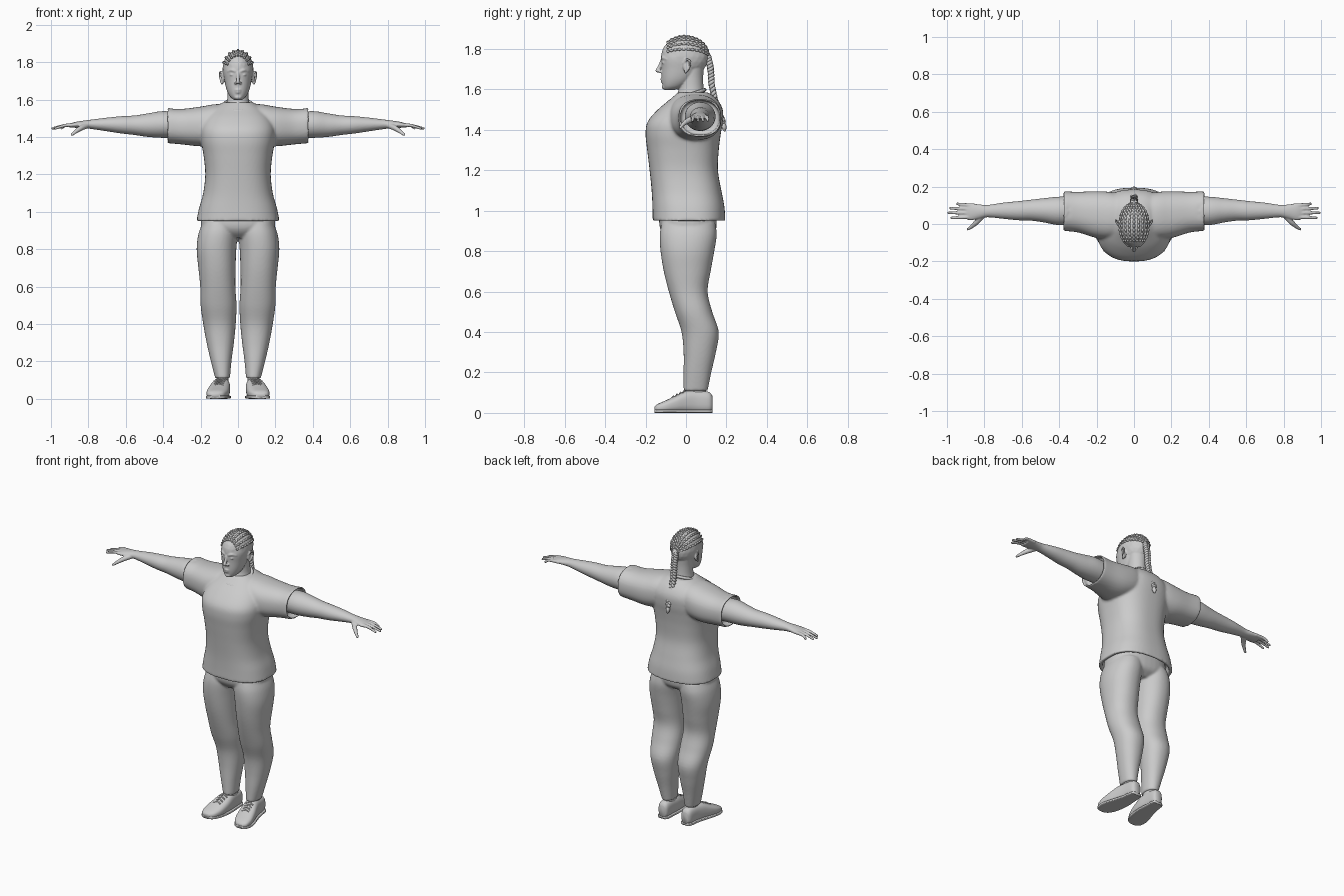
import bpy, bmesh
from math import sin, cos, pi, copysign
from mathutils import Vector, Matrix

cube = bpy.data.objects.get("Cube")
if cube:
    bpy.data.objects.remove(cube)

grey = bpy.data.materials.new("plain_grey")
grey.use_nodes = True
grey.diffuse_color = (0.6, 0.6, 0.6, 1)
grey.node_tree.nodes["Principled BSDF"].inputs["Base Color"].default_value = (0.6, 0.6, 0.6, 1)


def spline(keys, steps=5):
    """Smooth interpolation through tuples of numbers."""
    out = []
    for i in range(len(keys) - 1):
        a, b, c, d = keys[max(i - 1, 0)], keys[i], keys[i + 1], keys[min(i + 2, len(keys) - 1)]
        for s in range(steps):
            t = s / steps
            out.append(tuple(q + t / 2 * (r - p + t * (2 * p - 5 * q + 4 * r - w + t * (3 * (q - r) + w - p)))
                             for p, q, r, w in zip(a, b, c, d)))
    return out + [tuple(keys[-1])]


def loft(bm, axis, keys, power=1.0, side=1, hollow=0, n=40):
    """Skin rounded sections (position, u_low, u_high, v_low, v_high) set along an axis."""
    sections = spline(keys)
    rows = [(s, 1.0) for s in sections]
    if hollow:
        first = sections[0]
        rows = [((first[0] + hollow,) + first[1:], 0.88), (first, 0.9)] + rows
    rings = []
    for (t, ulo, uhi, vlo, vhi), scale in rows:
        ring = []
        for k in range(n):
            c, s = cos(2 * pi * k / n), sin(2 * pi * k / n)
            u = (ulo + uhi) / 2 + scale * (uhi - ulo) / 2 * copysign(abs(c) ** power, c)
            v = (vlo + vhi) / 2 + scale * (vhi - vlo) / 2 * copysign(abs(s) ** power, s)
            x, y, z = {"x": (t, u, v), "y": (u, t, v), "z": (u, v, t)}[axis]
            ring.append(bm.verts.new((x * side, y, z)))
        rings.append(ring)
    for a, b in zip(rings, rings[1:]):
        for k in range(n):
            bm.faces.new((a[k], a[k - 1], b[k - 1], b[k]))
    bm.faces.new(rings[0])
    bm.faces.new(rings[-1])


def ball(bm, centre, radii):
    m = Matrix.Translation(centre) @ Matrix.Diagonal((*radii, 1))
    bmesh.ops.create_icosphere(bm, subdivisions=3, radius=1, matrix=m)


def beads(bm, keys, side=1, steps=6):
    """Rounded limb through (x, y, z, radius) points."""
    for x, y, z, r in spline(keys, steps):
        m = Matrix.Translation((x * side, y, z))
        bmesh.ops.create_icosphere(bm, subdivisions=2, radius=r, matrix=m)


def finish(name, bm, voxel=0, smooth=4, mirror=False):
    bmesh.ops.recalc_face_normals(bm, faces=bm.faces)
    mesh = bpy.data.meshes.new(name)
    bm.to_mesh(mesh)
    bm.free()
    mesh.materials.append(grey)
    for p in mesh.polygons:
        p.use_smooth = True
    ob = bpy.data.objects.new(name, mesh)
    bpy.context.collection.objects.link(ob)
    if voxel:
        fuse = ob.modifiers.new("fuse", "REMESH")
        fuse.mode = "VOXEL"
        fuse.voxel_size = voxel
        fuse.use_smooth_shade = True
        soft = ob.modifiers.new("soften", "SMOOTH")
        soft.factor, soft.iterations = 0.5, smooth
    if mirror:
        ob.modifiers.new("mirror", "MIRROR")
    return ob


def tubes(name, paths, depth, cyclic=False, mirror=False):
    """Round cords through lists of (x, y, z, relative radius)."""
    curve = bpy.data.curves.new(name, "CURVE")
    curve.dimensions = "3D"
    curve.bevel_depth, curve.bevel_resolution, curve.use_fill_caps = depth, 2, True
    for path in paths:
        sp = curve.splines.new("POLY")
        sp.points.add(len(path) - 1)
        for pt, (x, y, z, r) in zip(sp.points, path):
            pt.co, pt.radius = (x, y, z, 1), r
        sp.use_cyclic_u, sp.use_smooth = cyclic, True
    curve.materials.append(grey)
    ob = bpy.data.objects.new(name, curve)
    bpy.context.collection.objects.link(ob)
    if mirror:
        ob.modifiers.new("mirror", "MIRROR")


# Shirt: open-hemmed body fused with two open sleeves
bm = bmesh.new()
body = [(.95, .222, -.165, .195), (1.02, .208, -.166, .19), (1.1, .186, -.17, .175), (1.2, .175, -.18, .158),
        (1.3, .184, -.192, .162), (1.38, .198, -.2, .172), (1.44, .2, -.19, .182), (1.5, .18, -.14, .182),
        (1.55, .135, -.08, .155), (1.585, .08, -.04, .11)]
loft(bm, "z", [(z, -w, w, f, b) for z, w, f, b in body], power=.8, hollow=.05, n=64)
for side in (1, -1):
    loft(bm, "x", [(.378, -.037, .175, 1.367, 1.555), (.3, -.045, .172, 1.36, 1.55), (.2, -.075, .175, 1.35, 1.562),
                   (.12, -.08, .17, 1.36, 1.575), (.03, -.06, .15, 1.38, 1.575)], power=.85, side=side, hollow=-.04)
finish("shirt", bm, voxel=.008, smooth=5)

# Collar band
ring = [2 * pi * k / 40 for k in range(40)]
tubes("collar", [[(.078 * cos(a), .004 + .088 * sin(a), 1.568 + .03 * sin(a), 1) for a in ring]], .009, cyclic=True)

# Trousers: hips and two legs
bm = bmesh.new()
loft(bm, "z", [(.86, -.1, .1, -.08, .1), (.89, -.17, .17, -.115, .14), (.93, -.198, .198, -.132, .152),
               (1.0, -.19, .19, -.13, .15)], power=.85)
leg = [(.11, .043, .122, -.012, .107), (.2, .035, .145, -.012, .125), (.3, .022, .168, -.012, .148),
       (.4, .012, .186, -.022, .162), (.5, .008, .2, -.055, .13), (.6, .014, .202, -.085, .107),
       (.7, .013, .212, -.11, .122), (.8, .009, .221, -.126, .14), (.88, .002, .212, -.13, .152),
       (.94, .002, .19, -.12, .145)]
for side in (1, -1):
    loft(bm, "z", leg, power=.92, side=side)
finish("trousers", bm, voxel=.007)

# Socks
bm = bmesh.new()
loft(bm, "z", [(.06, .05, .112, 0, .1), (.1, .05, .114, -.004, .1), (.13, .05, .116, 0, .1)])
finish("socks", bm, mirror=True)

# Shoes with flat soles and crossed laces
bm = bmesh.new()
shoe = [(.13, .06, .105, .012, .085), (.112, .049, .118, .002, .104), (.05, .045, .128, 0, .112),
        (0, .042, .142, 0, .108), (-.05, .045, .158, 0, .085), (-.1, .055, .168, 0, .062),
        (-.14, .075, .162, .002, .044), (-.156, .1, .143, .008, .03)]
loft(bm, "y", shoe, power=.75)
finish("shoes", bm, mirror=True)
bm = bmesh.new()
loft(bm, "y", [(y, a - .004, b + .004, 0, .018) for y, a, b, lo, hi in shoe], power=.4)
finish("soles", bm, mirror=True)
laces = []
for k in range(4):
    y, z, cx = -.008 - .018 * k, .108 - .009 * k, .094 + .003 * k
    for d in (1, -1):
        laces.append([(cx - .026, y + .009 * d, z - .01, 1), (cx, y, z + .002, 1), (cx + .026, y - .009 * d, z - .01, 1)])
tubes("laces", laces, .004, mirror=True)

# Arms with palm, fingers and thumb
bm = bmesh.new()
loft(bm, "x", [(.3, 0, .145, 1.395, 1.53), (.4, -.006, .146, 1.395, 1.538), (.48, .008, .138, 1.4, 1.526),
               (.55, .018, .13, 1.41, 1.515), (.62, .02, .122, 1.418, 1.511), (.7, .028, .114, 1.43, 1.503),
               (.78, .036, .102, 1.442, 1.493), (.82, .03, .104, 1.446, 1.488), (.87, .02, .11, 1.449, 1.48),
               (.9, .026, .108, 1.449, 1.471)])
for y0, y1, tip in ((.1, .108, .945), (.08, .084, .982), (.059, .06, .992), (.037, .033, .976)):
    beads(bm, [(.86, y0, 1.465, .011), (.92, (y0 + y1) / 2, 1.462, .0095), (tip, y1, 1.446, .0075)], steps=12)
beads(bm, [(.81, .045, 1.46, .016), (.84, .012, 1.447, .015), (.865, -.012, 1.43, .011),
           (.888, -.028, 1.412, .008)], steps=8)
finish("arms", bm, voxel=.0045, smooth=3, mirror=True)

# Head, neck, face and ears
bm = bmesh.new()
loft(bm, "z", [(1.5, -.075, .075, -.05, .1), (1.55, -.07, .07, -.055, .1), (1.6, -.058, .058, -.036, .088),
               (1.66, -.056, .056, -.03, .085), (1.72, -.06, .06, -.02, .09)])
ball(bm, (0, -.006, 1.762), (.083, .118, .102))
face = [(1.597, .02, -.105, -.06), (1.615, .042, -.115, -.01), (1.65, .06, -.12, .035), (1.7, .072, -.121, .07),
        (1.76, .08, -.122, .09), (1.82, .066, -.1, .08)]
loft(bm, "z", [(z, -w, w, f, b) for z, w, f, b in face], power=.92)
beads(bm, [(0, -.119, 1.745, .008), (0, -.13, 1.715, .009), (0, -.141, 1.694, .011)])
beads(bm, [(-.024, -.109, 1.648, .004), (0, -.121, 1.651, .007), (.024, -.109, 1.648, .004)])
beads(bm, [(-.02, -.109, 1.64, .004), (0, -.119, 1.639, .007), (.02, -.109, 1.64, .004)])
ball(bm, (0, -.104, 1.612), (.022, .016, .013))
for side in (1, -1):
    ball(bm, (.012 * side, -.127, 1.688), (.009, .01, .007))
    ball(bm, (.032 * side, -.106, 1.732), (.013, .014, .007))
    beads(bm, [(.014, -.119, 1.75, .007), (.032, -.114, 1.757, .008), (.054, -.094, 1.75, .006)], side)
    ball(bm, (.08 * side, .002, 1.714), (.009, .018, .028))
    beads(bm, [(.082, -.01, 1.73, .005), (.092, .004, 1.748, .006), (.098, .02, 1.738, .006),
               (.094, .016, 1.71, .006), (.085, -.002, 1.686, .007)], side)
finish("head", bm, voxel=.004, smooth=4)

# Plaited rows running from the hairline to the back of the head
rows = []
for k in range(9):
    phi = (k - 4) * .3
    row = []
    for i in range(60):
        a = .75 + 2.25 * i / 59
        row.append((.083 * sin(a) * sin(phi), -.006 - .119 * cos(a), 1.762 + .102 * sin(a) * cos(phi),
                    .85 + .3 * sin(i * 1.3)))
    rows.append(row)
tubes("hair_rows", rows, .0065)

# Three-strand braid hanging down the back, with a tied end
spine = spline([(.108, 1.765), (.122, 1.7), (.128, 1.62), (.15, 1.53), (.184, 1.44)], 24)
strands = []
for s in range(3):
    strand = []
    for i, (y, z) in enumerate(spine):
        t = i * .42 + s * 2 * pi / 3
        strand.append((.011 * sin(t), y + .007 * sin(2 * t), z, 1.1 - .35 * i / len(spine)))
    strands.append(strand)
tubes("braid", strands, .0105)
bm = bmesh.new()
ball(bm, (0, .184, 1.44), (.015, .013, .01))
beads(bm, [(0, .184, 1.435, .009), (0, .188, 1.415, .013), (0, .191, 1.398, .006)])
finish("braid_end", bm)
